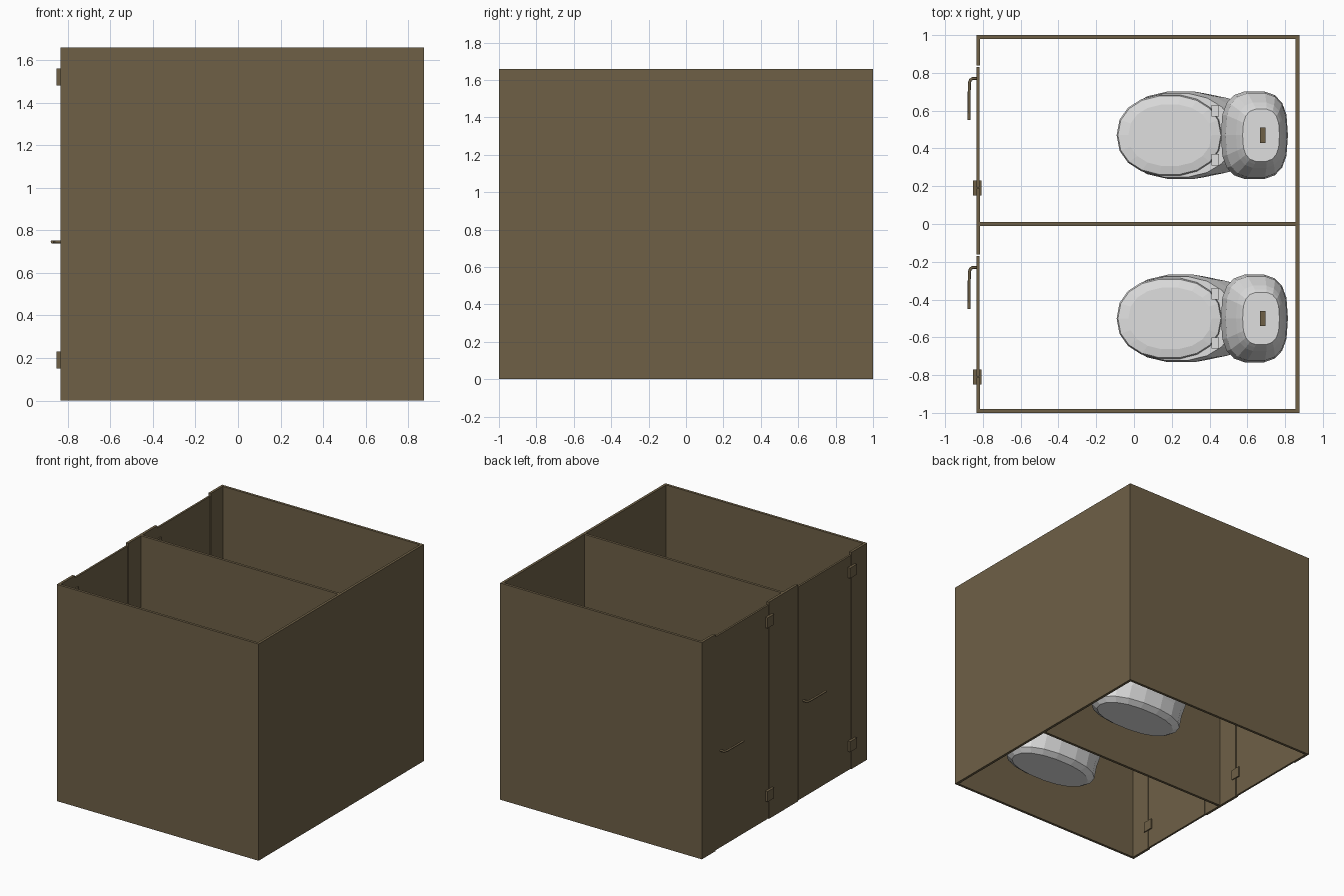
import bpy, bmesh, math
from mathutils import Vector

if "Cube" in bpy.data.objects:
    bpy.data.objects.remove(bpy.data.objects["Cube"])


def make_material(name, rgb):
    m = bpy.data.materials.new(name)
    m.diffuse_color = (*rgb, 1)
    m.use_nodes = True
    m.node_tree.nodes["Principled BSDF"].inputs["Base Color"].default_value = m.diffuse_color
    return m


BROWN = make_material("brown_panel", (0.156, 0.117, 0.062))
WHITE = make_material("white_ceramic", (0.74, 0.74, 0.74))


def finish(name, bm, mat):
    bmesh.ops.recalc_face_normals(bm, faces=bm.faces)
    me = bpy.data.meshes.new(name)
    bm.to_mesh(me)
    bm.free()
    me.materials.append(mat)
    ob = bpy.data.objects.new(name, me)
    bpy.context.collection.objects.link(ob)
    return ob


def box(name, x0, x1, y0, y1, z0, z1, mat=BROWN):
    bm = bmesh.new()
    bmesh.ops.create_cube(bm, size=1)
    for v in bm.verts:
        v.co = Vector(((x0 + x1) / 2 + v.co.x * (x1 - x0),
                       (y0 + y1) / 2 + v.co.y * (y1 - y0),
                       (z0 + z1) / 2 + v.co.z * (z1 - z0)))
    return finish(name, bm, mat)


def loft(name, yc, sections, power, n=18):
    """Stack of super-ellipse rings: (z, x_min, x_max, half_width)."""
    bm = bmesh.new()
    rings = []
    for z, x0, x1, w in sections:
        ring = []
        for i in range(n):
            a = 2 * math.pi * i / n
            c, s = math.cos(a), math.sin(a)
            px = math.copysign(abs(c) ** (2 / power), c)
            py = math.copysign(abs(s) ** (2 / power), s)
            ring.append(bm.verts.new(((x0 + x1) / 2 + px * (x1 - x0) / 2, yc + py * w, z)))
        rings.append(ring)
    for a, b in zip(rings, rings[1:]):
        for i in range(n):
            j = (i + 1) % n
            bm.faces.new((a[i], a[j], b[j], b[i]))
    bm.faces.new(rings[0])
    bm.faces.new(rings[-1])
    return finish(name, bm, WHITE)


H, T = 1.66, 0.02
X0, X1 = -0.835, 0.875

# Outer walls and divider
box("back_wall", X1 - T, X1, -1, 1, 0, H)
box("side_wall_near", X0, X1 - T, -1, -1 + T, 0, H)
box("side_wall_far", X0, X1 - T, 1 - T, 1, 0, H)
box("divider", X0 + T, X1 - T, -0.01, 0.01, 0, H)

for k, (base, yc) in enumerate(((0, 0.47), (-1, -0.50)), 1):
    # Fixed front panels and door
    lo = base + (T if base < 0 else 0)
    hi = base + 1 - (T if base == 0 else 0)
    box(f"hinge_panel_{k}", X0, X0 + T, lo, base + 0.188, 0, H)
    box(f"latch_panel_{k}", X0, X0 + T, base + 0.838, hi, 0, H)
    box(f"door_{k}", X0 + 0.002, X0 + T - 0.003, base + 0.192, base + 0.83, 0.005, 1.64)

    # Hinges
    for z in (0.15, 1.48):
        box(f"hinge_{k}", -0.853, -0.808, base + 0.15, base + 0.23, z, z + 0.08)

    # Curved lever handle
    cu = bpy.data.curves.new(f"handle_{k}", 'CURVE')
    cu.dimensions = '3D'
    cu.bevel_depth = 0.008
    cu.bevel_resolution = 1
    cu.use_fill_caps = True
    path = [(-0.825, 0.77), (-0.855, 0.77), (-0.866, 0.763), (-0.872, 0.745), (-0.873, 0.55)]
    sp = cu.splines.new('POLY')
    sp.points.add(len(path) - 1)
    for p, (x, y) in zip(sp.points, path):
        p.co = (x, base + y, 0.746, 1)
    cu.materials.append(BROWN)
    ob = bpy.data.objects.new(f"handle_{k}", cu)
    bpy.context.collection.objects.link(ob)

    # Toilet bowl, lid, cistern and flush button
    loft(f"toilet_bowl_{k}", yc, [
        (0.08, 0.05, 0.72, 0.15), (0.11, 0.00, 0.76, 0.19), (0.22, -0.02, 0.74, 0.20),
        (0.34, -0.06, 0.66, 0.225), (0.43, -0.085, 0.58, 0.235), (0.50, -0.085, 0.53, 0.225)], 2.2)
    loft(f"toilet_lid_{k}", yc, [
        (0.495, -0.085, 0.46, 0.21), (0.51, -0.092, 0.465, 0.217),
        (0.53, -0.085, 0.46, 0.21), (0.54, -0.03, 0.41, 0.165)], 2.2)
    for s in (-1, 1):
        box(f"lid_hinge_{k}", 0.41, 0.45, yc + s * 0.13 - 0.03, yc + s * 0.13 + 0.03, 0.50, 0.55, WHITE)
    loft(f"cistern_{k}", yc, [
        (0.36, 0.50, 0.79, 0.18), (0.50, 0.46, 0.812, 0.225), (0.62, 0.46, 0.815, 0.235),
        (0.75, 0.485, 0.81, 0.225), (0.85, 0.54, 0.79, 0.175), (0.88, 0.56, 0.78, 0.155),
        (0.90, 0.575, 0.77, 0.14)], 2.8)
    box(f"flush_button_{k}", 0.668, 0.697, yc - 0.04, yc + 0.04, 0.89, 0.91)
